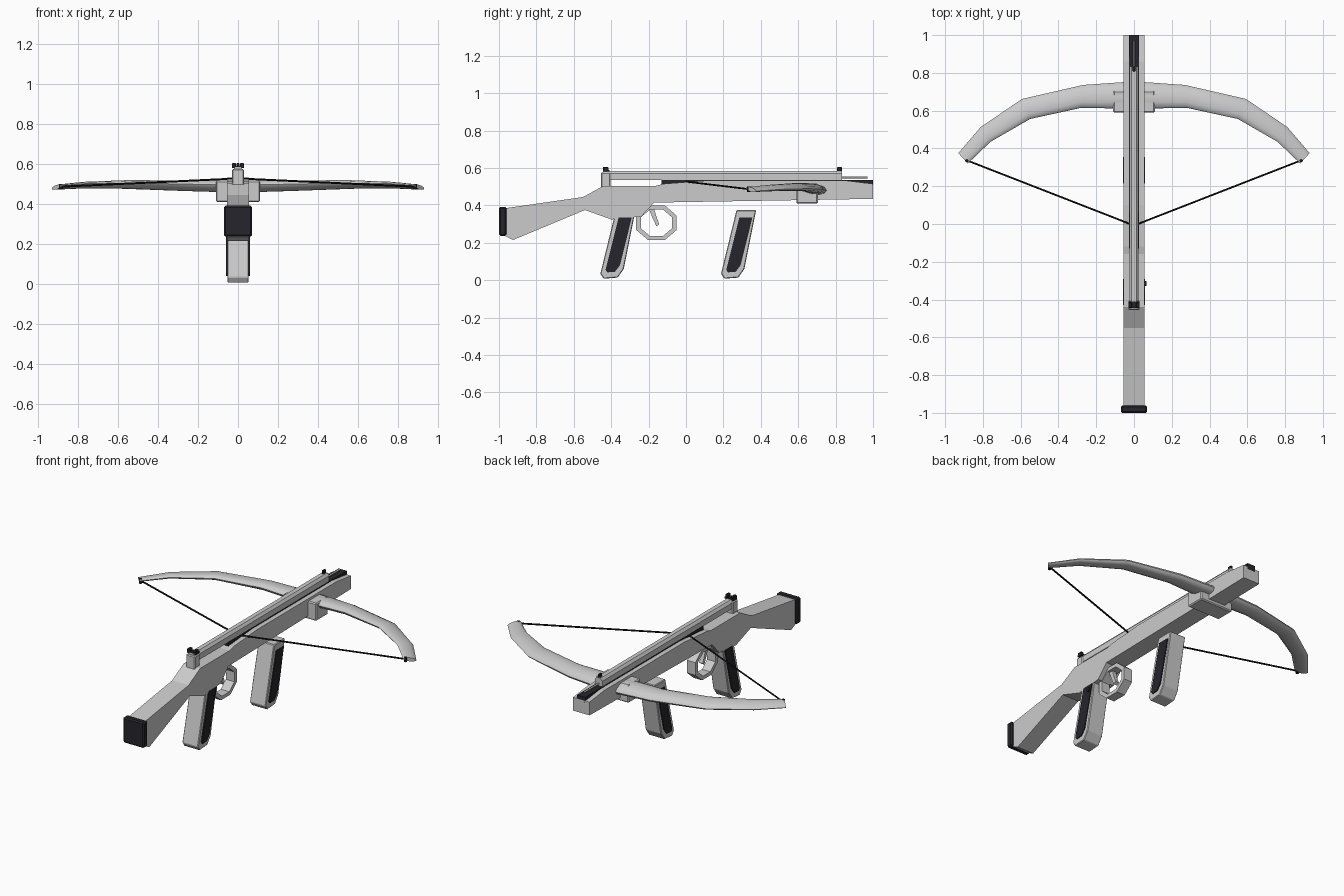
import bpy, bmesh, math
from mathutils import Vector

if "Cube" in bpy.data.objects:
    bpy.data.objects.remove(bpy.data.objects["Cube"])

dark = bpy.data.materials.new("dark_rubber")
dark.diffuse_color = (0.018, 0.018, 0.025, 1)
dark.use_nodes = True
dark.node_tree.nodes["Principled BSDF"].inputs["Base Color"].default_value = dark.diffuse_color
black = bpy.data.materials.new("string_black")
black.diffuse_color = (0.008, 0.008, 0.009, 1)
black.use_nodes = True
black.node_tree.nodes["Principled BSDF"].inputs["Base Color"].default_value = black.diffuse_color


def finish(name, bm, mat=None, bevel=0, smooth=None):
    bmesh.ops.recalc_face_normals(bm, faces=bm.faces)
    me = bpy.data.meshes.new(name)
    bm.to_mesh(me)
    bm.free()
    ob = bpy.data.objects.new(name, me)
    bpy.context.collection.objects.link(ob)
    if mat:
        me.materials.append(mat)
    if bevel:
        m = ob.modifiers.new("bevel", 'BEVEL')
        m.width, m.segments = bevel, 1
    if smooth:
        bpy.ops.object.select_all(action='DESELECT')
        ob.select_set(True)
        bpy.context.view_layer.objects.active = ob
        bpy.ops.object.shade_smooth_by_angle(angle=math.radians(smooth))
    return ob


def loft(name, rings, closed=False, **kw):
    bm = bmesh.new()
    vs = [[bm.verts.new(p) for p in r] for r in rings]
    n = len(vs[0])
    pairs = list(zip(vs, vs[1:])) + ([(vs[-1], vs[0])] if closed else [])
    for a, b in pairs:
        for i in range(n):
            j = (i + 1) % n
            bm.faces.new((a[i], a[j], b[j], b[i]))
    if not closed:
        bm.faces.new(vs[0])
        bm.faces.new(vs[-1])
    return finish(name, bm, **kw)


def side_profile(name, pts, half, **kw):
    # (y, z) outline extruded symmetrically across x
    return loft(name, [[(x, y, z) for y, z in pts] for x in (-half, half)], **kw)


def box(name, x, y, z, **kw):
    return loft(name, [[(a, y[0], z[0]), (a, y[1], z[0]), (a, y[1], z[1]), (a, y[0], z[1])]
                       for a in x], **kw)


def rod(name, a, b, r, sides=8, **kw):
    a, b = Vector(a), Vector(b)
    d = (b - a).normalized()
    u = d.orthogonal().normalized()
    v = d.cross(u)
    ang = [2 * math.pi * i / sides for i in range(sides)]
    return loft(name, [[p + r * (math.cos(t) * u + math.sin(t) * v) for t in ang] for p in (a, b)],
                smooth=50, **kw)


# stock and fore-end in one outline
side_profile("stock_body", [
    (-0.965, 0.385), (-0.55, 0.445), (-0.44, 0.505), (-0.16, 0.505), (-0.12, 0.515), (0.10, 0.532),
    (0.86, 0.532), (1.0, 0.515), (1.0, 0.435), (-0.17, 0.415), (-0.24, 0.34), (-0.40, 0.325),
    (-0.54, 0.375), (-0.925, 0.215), (-0.965, 0.235)], 0.055)
box("butt_pad", (-0.07, 0.07), (-1.0, -0.96), (0.237, 0.392), mat=dark, bevel=0.008)

# dark bolt track and the rail above it
box("bolt_track", (-0.027, 0.027), (-0.13, 1.0), (0.50, 0.537), mat=dark)
rail = [(-0.025, 0.535), (0.025, 0.535), (0.025, 0.57), (0.013, 0.585), (-0.013, 0.585), (-0.025, 0.57)]
loft("top_rail", [[(x, y, z) for x, z in rail] for y in (-0.445, 0.835)])
box("rail_rear_block", (-0.03, 0.03), (-0.455, -0.405), (0.49, 0.575), bevel=0.005)
rod("bolt_shaft", (0, 0.80, 0.55), (0, 0.97, 0.55), 0.005)

# sights
box("rear_sight_base", (-0.03, 0.03), (-0.445, -0.41), (0.58, 0.59), mat=dark)
for s in (-1, 1):
    box("rear_sight_post", sorted((s * 0.011, s * 0.03)), (-0.445, -0.415), (0.585, 0.605), mat=dark, bevel=0.003)
box("front_sight", (-0.007, 0.007), (0.807, 0.833), (0.58, 0.605), mat=dark, bevel=0.003)

# bow limbs: front edge, rear edge, centre height, half thickness
stations = [((0, 0.755), (0, 0.61), 0.487, 0.030), ((0.27, 0.736), (0.28, 0.615), 0.492, 0.026),
            ((0.593, 0.662), (0.55, 0.556), 0.498, 0.020), ((0.812, 0.513), (0.76, 0.435), 0.494, 0.015),
            ((0.93, 0.375), (0.88, 0.32), 0.485, 0.011)]
rings = []
for f, r, z, h in stations:
    f, r = Vector(f), Vector(r)
    c, d = (f + r) / 2, (f - r) / 2
    ring = []
    for i in range(12):
        t = math.pi * i / 6
        p = c + d * math.cos(t)
        ring.append((p.x, p.y, z + h * math.sin(t) - 0.008 * math.cos(t)))
    rings.append(ring)
mirrored = [[(-x, y, z) for x, y, z in r] for r in rings[:0:-1]]
loft("bow_limbs", mirrored + rings, smooth=40)
box("limb_mount", (-0.11, 0.11), (0.59, 0.705), (0.41, 0.517), bevel=0.006)

# bowstring
for s in (-1, 1):
    rod("bowstring", (s * 0.88, 0.335, 0.487), (s * 0.02, 0, 0.527), 0.005, 6, mat=black)
    rod("string_anchor", (s * 0.885, 0.335, 0.472), (s * 0.885, 0.335, 0.5), 0.009, mat=black)
rod("string_centre", (-0.022, 0, 0.527), (0.022, 0, 0.527), 0.006, 6, mat=black)

# two matching grips with dark side panels
grip = [(0.375, 0.375), (0.27, 0.375), (0.187, 0.035), (0.205, 0.008), (0.28, 0.014), (0.312, 0.06)]
panel = [(0.355, 0.335), (0.285, 0.335), (0.215, 0.055), (0.225, 0.042), (0.265, 0.045), (0.292, 0.08)]
for name, dy in (("front_grip", 0), ("rear_grip", -0.645)):
    side_profile(name, [(y + dy, z) for y, z in grip], 0.053, bevel=0.004)
    side_profile(name + "_panel", [(y + dy, z) for y, z in panel], 0.059, mat=dark)
rod("safety_button", (0.05, -0.315, 0.305), (0.067, -0.315, 0.305), 0.012, mat=dark)

# octagonal trigger guard and trigger
guard = []
for i in range(8):
    t = math.pi * (i + 0.5) / 4
    c, s = math.cos(t), math.sin(t)
    guard.append([(x, -0.158 + k * 1.17 * c, 0.307 + k * s)
                  for x, k in ((-0.028, 0.1), (0.028, 0.1), (0.028, 0.077), (-0.028, 0.077))])
loft("trigger_guard", guard, closed=True)
side_profile("trigger", [(-0.205, 0.40), (-0.175, 0.40), (-0.16, 0.345), (-0.143, 0.30),
                         (-0.158, 0.288), (-0.18, 0.335)], 0.012)
